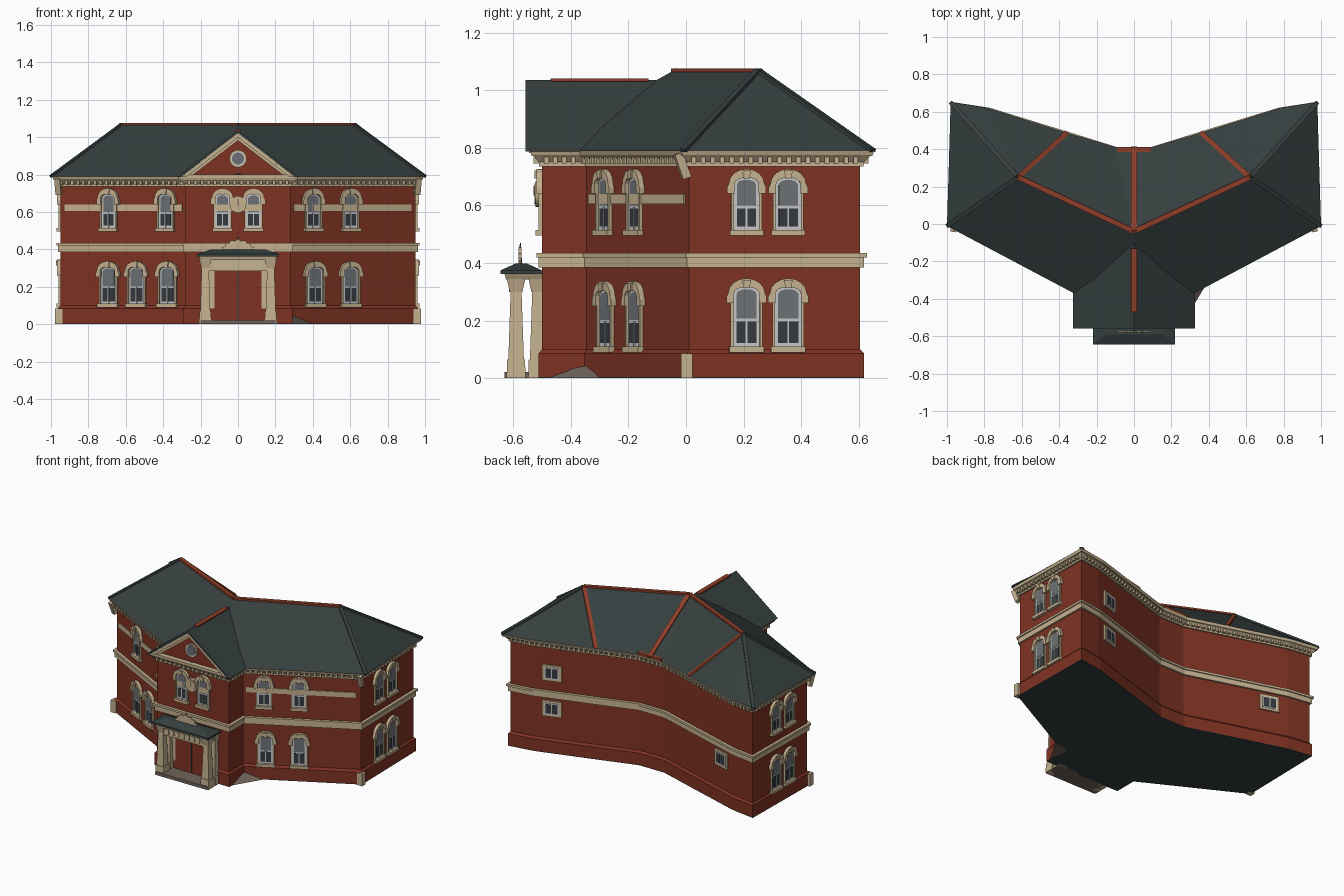
import bpy, bmesh, math
from mathutils import Matrix, Vector

cube = bpy.data.objects.get("Cube")
if cube:
    bpy.data.objects.remove(cube)


def material(name, r, g, b):
    m = bpy.data.materials.new(name)
    m.use_nodes = True
    m.diffuse_color = (r, g, b, 1)
    m.node_tree.nodes["Principled BSDF"].inputs["Base Color"].default_value = (r, g, b, 1)
    return m


BRICK = material("red brick", .21, .032, .016)
RIDGE = material("ridge red", .27, .048, .021)
SLATE = material("dark slate", .036, .049, .049)
CREAM = material("cream stone", .56, .44, .275)
WHITE = material("white frame", .55, .56, .55)
GLASS = material("dark glass", .035, .042, .05)
BLIND = material("grey glass", .15, .165, .18)
STONE = material("grey stone", .16, .125, .10)


def make(name, verts, faces, mat, mirror=False):
    me = bpy.data.meshes.new(name)
    me.from_pydata([tuple(v) for v in verts], [], faces)
    bm = bmesh.new()
    bm.from_mesh(me)
    bmesh.ops.recalc_face_normals(bm, faces=bm.faces)
    bm.to_mesh(me)
    bm.free()
    me.materials.append(mat)
    ob = bpy.data.objects.new(name, me)
    bpy.context.scene.collection.objects.link(ob)
    if mirror:
        ob.modifiers.new("mirror", "MIRROR")
    return ob


def loft(name, low, high, mat, mirror=False):
    n = len(low)
    sides = [(i, (i + 1) % n, n + (i + 1) % n, n + i) for i in range(n)]
    return make(name, low + high, [tuple(range(n)), tuple(range(n, 2 * n))] + sides, mat, mirror)


# Wall frames: local x runs along the wall, y goes inward, z goes up
def frame(p, q, x=0, y=0):
    u = Vector((q[0] - p[0], q[1] - p[1], 0)).normalized()
    return Matrix(((u.x, -u.y, 0, x), (u.y, u.x, 0, y), (0, 0, 1, 0), (0, 0, 0, 1)))


def at_x(p, q, x):
    return frame(p, q, x, p[1] + (q[1] - p[1]) * (x - p[0]) / (q[0] - p[0]))


def prism(name, fr, pts, out, mat, mirror=False, back=.01):
    return loft(name, [fr @ Vector((u, -out, z)) for u, z in pts],
                [fr @ Vector((u, back, z)) for u, z in pts], mat, mirror)


def rect(u0, u1, z0, z1):
    return [(u0, z0), (u1, z0), (u1, z1), (u0, z1)]


def arc(w, z, rise, n=8):
    return [(w * math.cos(math.pi * i / n), z + rise * math.sin(math.pi * i / n)) for i in range(n + 1)]


def block(name, x, y, z0, z1, bottom, top, mat, mirror=False):
    ring = [(-1, -1), (1, -1), (1, 1), (-1, 1)]
    lo, hi = ([(x + a * s[0], y + b * s[1], z) for a, b in ring] for s, z in ((bottom, z0), (top, z1)))
    return loft(name, lo, hi, mat, mirror)


def bar(name, a, b, w, h, mat, mirror=False):
    a, b = Vector(a), Vector(b)
    d = (b - a).normalized()
    s = d.cross(Vector((0, 0, 1))).normalized() * w
    t = s.cross(d).normalized() * h
    sec = [-s - t, s - t, s + t, t - s]
    return loft(name, [a + v for v in sec], [b + v for v in sec], mat, mirror)


# Footprint, counter-clockwise
half = [(.28, -.5), (.28, -.345), (.95, .01), (.94, .605), (.78, .58), (.34, .445), (.1, .37)]
plan = half + [(-x, y) for x, y in reversed(half)]


def outset(d):
    res = []
    for i, p in enumerate(plan):
        p, a, b = Vector(p), Vector(plan[i - 1]), Vector(plan[(i + 1) % len(plan)])
        e, f = (p - a).normalized(), (b - p).normalized()
        n1, n2 = Vector((e.y, -e.x)), Vector((f.y, -f.x))
        res.append(p + (n1 + n2) * d / (1 + n1.dot(n2)))
    return res


def storey(name, d0, d1, z0, z1, mat):
    return loft(name, [(*p, z0) for p in outset(d0)], [(*p, z1) for p in outset(d1)], mat)


# Walls, plinth, belt course and cornice
storey("brick_walls", 0, 0, .01, .785, BRICK)
storey("plinth", .012, .012, .004, .085, BRICK)
storey("plinth_slope", .012, 0, .085, .1, BRICK)
storey("ground_slab", .012, .012, 0, .004, SLATE)
storey("belt_course", .012, .012, .385, .42, CREAM)
storey("belt_cap", .02, .02, .42, .435, CREAM)
storey("frieze", .01, .01, .735, .75, CREAM)
storey("cornice_bed", .012, .03, .75, .772, CREAM)
storey("cornice_top", .036, .042, .772, .79, CREAM)

# Dentils along every wall
verts, faces = [], []
for p, q in zip(plan, plan[1:] + plan[:1]):
    length = (Vector(q) - Vector(p)).length
    count = max(2, round(length / .034))
    for i in range(count):
        u = length * (i + .5) / count
        fr, k = frame(p, q, *p), len(verts)
        verts += [fr @ Vector((u + a, d, z)) for d in (-.03, 0) for a, z in rect(-.008, .008, .745, .768)]
        faces += [[k + j for j in f] for f in ((0, 1, 2, 3), (0, 1, 5, 4), (1, 2, 6, 5), (2, 3, 7, 6), (3, 0, 4, 7))]
make("dentils", verts, faces, CREAM)


def window(fr, z0, z1, w=.046, mirror=False, rise=.026):
    mid = z0 + (z1 - z0) * .5
    prism("window_frame", fr, [(-w, z0), (w, z0)] + arc(w, z1, rise), .004, WHITE, mirror)
    prism("lower_pane", fr, rect(-w + .011, w - .011, z0 + .012, mid - .005), .006, GLASS, mirror)
    g = w - .011
    prism("upper_pane", fr, [(-g, mid + .005), (g, mid + .005)] + arc(g, z1 - .004, rise - .008), .006, BLIND, mirror)
    prism("glazing_bar", fr, rect(-.003, .003, z0, mid), .009, WHITE, mirror)
    prism("sill", fr, rect(-w - .014, w + .014, z0 - .02, z0), .022, CREAM, mirror)
    for s in (-1, 1):
        prism("jamb", fr, rect(*sorted((s * w, s * (w + .009))), z0, z1), .012, CREAM, mirror)
    o, zs = w + .018, z1 - .012
    ears = [(o + .006, zs - .022), (o + .006, zs)]
    outer = ears + arc(o, zs + .012, rise + .026) + [(-u, z) for u, z in reversed(ears)]
    inner = [(-w + .002, zs - .022)] + arc(w - .002, z1, rise - .004)[::-1] + [(w - .002, zs - .022)]
    prism("window_hood", fr, outer + inner, .02, CREAM, mirror)
    top = z1 + rise + .02
    prism("keystone", fr, [(-.01, z1 + rise - .008), (.01, z1 + rise - .008), (.015, top), (-.015, top)], .026, CREAM, mirror)


# Angled front wings: bands and windows
east, west = ((.28, -.345), (.95, .01)), ((-.95, .01), (-.28, -.345))
run = (Vector(east[1]) - Vector(east[0])).length
prism("wing_band", frame(*east, *east[0]), rect(.02, run - .03, .605, .64), .006, CREAM, True)
for wing, low, high in ((east, (.41, .6), (.4, .6)), (west, (-.69, -.54, -.375), (-.69, -.385))):
    for x in low:
        window(at_x(*wing, x), .11, .285)
    for x in high:
        window(at_x(*wing, x), .515, .675, .042)

# End walls
for y in (.21, .355):
    fr = frame((.95, .01), (.94, .605), .95 - (y - .01) / 60, y)
    window(fr, .11, .295, .046, True)
    window(fr, .515, .675, .044, True)

# Small square windows at the back
for x, z in ((.66, .56), (.66, .31), (-.66, .31)):
    s = 1 if x > 0 else -1
    p, q = (.78 * s, .58), (.34 * s, .445)
    fr = at_x(p, q, x) if s > 0 else at_x(q, p, x)
    prism("back_surround", fr, rect(-.065, .065, z - .055, z + .055), .01, CREAM)
    prism("back_sash", fr, rect(-.048, .048, z - .04, z + .04), .013, WHITE)
    for u in (-.022, .022):
        prism("back_pane", fr, rect(u - .018, u + .018, z - .032, z + .032), .015, GLASS)

# Centre block: windows, band and clock
front = frame((0, 0), (1, 0), 0, -.5)
prism("centre_band", front, rect(-.13, .13, .605, .64), .006, CREAM)
for x in (-.083, .083):
    window(frame((0, 0), (1, 0), x, -.5), .515, .675, .04)


def disc(name, r, z, out, mat):
    prism(name, front, [(u, v) for u, v in arc(r, z, r, 12)] + [(-u, 2 * z - v) for u, v in arc(r, z, r, 12)[1:-1]], out, mat)


disc("clock_rim", .045, .64, .022, CREAM)
disc("clock_face", .036, .64, .026, CREAM)
prism("clock_hand", front, rect(-.003, .003, .635, .667), .029, STONE)

# Main roof, hips and ridge strips
E, A, R = .79, (.62, .25, 1.07), (0, -.04, 1.07)
eave = [(0, -.54, E), (1, -.01, E), (.98, .65, E), (.8, .625, E), (.36, .487, E), (.1, .41, E), (0, .41, E)]
make("main_roof", eave + [A, R], [(0, 1, 7, 8), (1, 2, 7), (2, 3, 7), (3, 4, 7), (4, 5, 8, 7), (5, 6, 8),
                                  (6, 5, 4, 3, 2, 1, 0)], SLATE, True)
for corner in eave[1:3]:
    bar("hip_cap", A, corner, .012, .006, SLATE, True)
bar("ridge_strip", A, R, .014, .006, RIDGE, True)
bar("back_hip_strip", A, eave[4], .013, .008, RIDGE, True)
bar("back_valley_strip", R, eave[6], .016, .008, RIDGE)
bar("back_valley_foot", (-.09, .397, .798), (.09, .397, .798), .014, .008, RIDGE)

# Front gable with raking mouldings
prism("gable_wall", front, [(-.29, .78), (.29, .78), (0, 1.005)], .01, BRICK, back=.3)


def chevron(name, w, z, top, drop, out, back, mat):
    prism(name, front, [(-w, z), (0, top), (w, z), (w - drop * 1.25, z), (0, top - drop), (drop * 1.25 - w, z)], out, mat, back=back)


chevron("gable_roof", .325, .787, 1.035, .014, .058, .42, SLATE)
chevron("raking_cornice", .306, .787, 1.022, .024, .055, .02, CREAM)
chevron("raking_inner", .277, .787, 1.0, .018, .036, .02, CREAM)
prism("pediment_base", front, rect(-.3, .3, .782, .8), .045, CREAM)
bar("gable_ridge_strip", (0, -.47, 1.036), (0, -.13, 1.036), .016, .005, RIDGE)
disc("round_surround", .047, .885, .022, CREAM)
disc("round_frame", .038, .885, .025, WHITE)
disc("round_pane", .032, .885, .028, BLIND)

# Entrance porch
block("porch_step", 0, -.56, 0, .022, (.2, .07), (.2, .07), STONE)
prism("door_surround", front, rect(-.165, .165, .02, .345), .012, CREAM)
prism("door", front, rect(-.125, .125, .022, .285), .016, BRICK)
prism("door_seam", front, rect(-.002, .002, .022, .285), .018, SLATE)
for y in (-.59, -.515):
    block("column_base", .175, y, 0, .065, (.033, .033), (.031, .031), CREAM, True)
    block("column_shaft", .175, y, .065, .3, (.027, .027), (.019, .019), CREAM, True)
    block("column_capital", .175, y, .3, .345, (.022, .022), (.032, .032), CREAM, True)
block("porch_frieze", 0, -.6, .285, .345, (.16, .008), (.16, .008), CREAM)
for i in range(7):
    block("frieze_boss", -.12 + i * .04, -.609, .3, .332, (.012, .006), (.008, .004), CREAM)
block("porch_entablature", 0, -.56, .342, .362, (.2, .065), (.21, .07), CREAM)
block("porch_eave", 0, -.572, .362, .374, (.22, .073), (.22, .073), SLATE)
block("porch_roof", 0, -.572, .374, .398, (.22, .073), (.15, .02), SLATE)
block("porch_finial", 0, -.575, .39, .47, (.006, .006), (.002, .002), SLATE)
crest = [(u * (1 if i % 2 else .84), .395 + (z - .395) * (1 if i % 2 else .84)) for i, (u, z) in enumerate(arc(.09, .395, .06, 14))]
prism("porch_crest", frame((0, 0), (1, 0), 0, -.575), crest, .006, CREAM, back=.003)

# Downpipes at the corners, and the side ramp
bar("front_downpipe", (.958, .002, 0), (.958, .002, .7), .016, .016, CREAM, True)
bar("downpipe_bend", (.958, .002, .695), (.965, -.028, .78), .015, .015, CREAM, True)
bar("back_downpipe", (.948, .597, 0), (.948, .597, .78), .012, .012, CREAM, True)
block("pipe_foot", .958, .002, 0, .085, (.02, .02), (.02, .02), CREAM, True)
loft("side_ramp", [(.28, -.5, 0), (.4, -.3, 0), (.28, -.32, 0)], [(.28, -.5, .008), (.3, -.34, .045), (.28, -.34, .045)], STONE)
